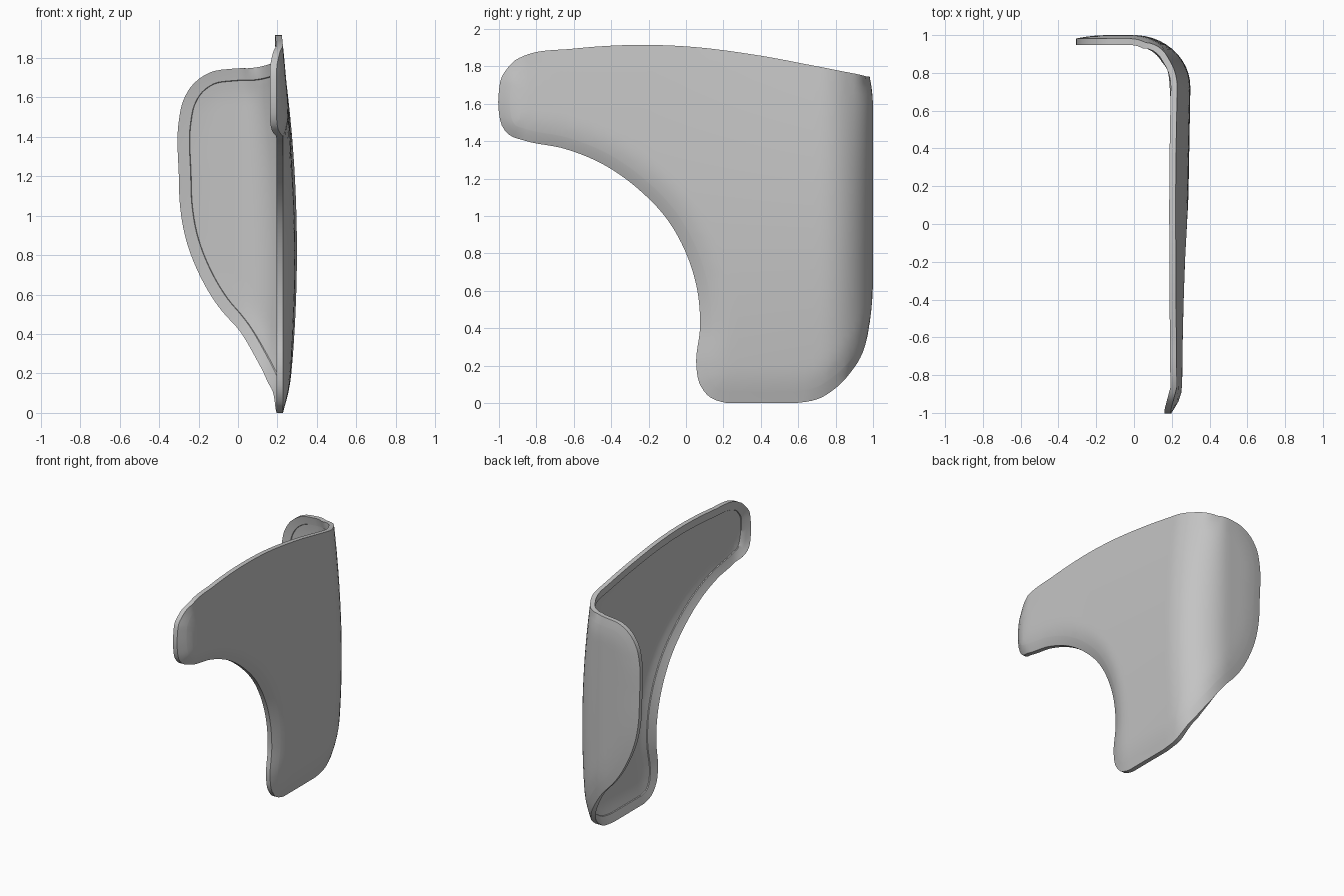
import bpy
import math
from mathutils import Vector
from mathutils.geometry import delaunay_2d_cdt, intersect_point_line

cube = bpy.data.objects.get("Cube")
if cube:
    bpy.data.objects.remove(cube, do_unlink=True)

# Panel unrolled flat: u runs along the side, round the rear corner and across the back
CORNER_START, CORNER_X, CORNER_Y = 0.72, 0.3, 0.28
CORNER_LENGTH = 0.456
LIP, STEP, THICKNESS, FOLD_WIDTH = 0.06, 0.003, 0.034, 0.17
RIM_X = 0.228

# Rolled edge: front tip, arch, foot, rear slope, back flange
rolled = [(-.865, 1.857), (-.915, 1.832), (-.955, 1.79), (-.985, 1.745), (-1, 1.67),
          (-1, 1.55), (-.985, 1.485), (-.95, 1.437), (-.865, 1.404), (-.65, 1.36),
          (-.45, 1.28), (-.25, 1.14), (-.1, .98), (0, .8), (.06, .6), (.075, .42),
          (.055, .2), (.07, .11), (.13, .03), (.22, 0), (.4, 0), (.58, 0),
          (.7, .02), (.8, .07), (.9, .145), (1.03, .26), (1.16, .41), (1.276, .54),
          (1.376, .71), (1.44, .88), (1.47, 1.05), (1.476, 1.2), (1.476, 1.48),
          (1.455, 1.58), (1.4, 1.67), (1.32, 1.725), (1.2, 1.745)]
# Crisp top edge, from the flange back to the tip
crisp = [(1.05, 1.748), (.9, 1.765), (.72, 1.797), (.4, 1.857), (0, 1.907),
         (-.25, 1.915), (-.6, 1.895)]


def clamp(v):
    return max(0.0, min(1.0, v))


def spline(points, spacing):
    """Closed smooth curve through the points, with the source index of each sample."""
    pts = [Vector(p) for p in points]
    n, out = len(pts), []
    for i in range(n):
        a, b, c, d = (pts[(i + k) % n] for k in (-1, 0, 1, 2))
        span = (c - b).length
        before, after = (b - a).length, (d - c).length
        # Tangents weighted towards the nearer neighbour
        m0 = ((b - a) / before * span + (c - b) / span * before) / (before + span) * span
        m1 = ((c - b) / span * after + (d - c) / after * span) / (after + span) * span
        steps = max(2, round(span / spacing))
        for j in range(steps):
            t = j / steps
            p = (b * (2 * t**3 - 3 * t**2 + 1) + m0 * (t**3 - 2 * t**2 + t)
                 + c * (3 * t**2 - 2 * t**3) + m1 * (t**3 - t**2))
            p.y = max(p.y, 0)
            out.append((p, i))
    return out


samples = spline(rolled + crisp, 0.028)
outline = [p for p, i in samples]
rolled_line = [p for p, i in samples if i < len(rolled)]


def distance(p, line, closed):
    best = 9.0
    for i in range(0 if closed else 1, len(line)):
        a, b = line[i - 1], line[i]
        _, t = intersect_point_line(p, a, b)
        best = min(best, (p - a.lerp(b, clamp(t))).length)
    return best


def inside(p):
    hit = False
    for i in range(len(outline)):
        a, b = outline[i - 1], outline[i]
        if (a.y > p.y) != (b.y > p.y):
            if p.x < a.x + (b.x - a.x) * (p.y - a.y) / (b.y - a.y):
                hit = not hit
    return hit


def ring(offset):
    """Outline moved inwards."""
    n, out = len(outline), []
    for i, p in enumerate(outline):
        t = (outline[(i + 1) % n] - outline[i - 1]).normalized()
        out.append(p + Vector((-t.y, t.x)) * offset)
    return out


def surface(u, z):
    """Outer skin: gently barrelled side, elliptical rear corner, flat back."""
    if u < CORNER_START:
        x, y = CORNER_X, u
    elif u < CORNER_START + CORNER_LENGTH:
        a = (u - CORNER_START) / CORNER_LENGTH * math.pi / 2
        x, y = CORNER_X * math.cos(a), CORNER_START + CORNER_Y * math.sin(a)
    else:
        x, y = CORNER_START + CORNER_LENGTH - u, 1.0
    front = clamp(0.8 - y)
    barrel = (0.075 - 0.025 * front) * (z - 0.82) ** 2
    x -= (barrel + 0.018 * front) * clamp(x / 0.25)
    return Vector((x, y, z))


def normal(u, z):
    """Level outward direction."""
    e = 0.02
    along = surface(u + e, z) - surface(u - e, z)
    return Vector((along.y, -along.x, 0)).normalized()


def roll(u, z):
    """How far the rolled edge turns in: to a level rim on the side, a little on the back."""
    side = max(0.0, surface(u, z).x - RIM_X)
    blend = clamp((u - 0.6) / 0.5)
    corner = 0.022 * clamp(1 - abs(u - 0.92) / 0.28)
    tip = 0.032 * clamp((-0.86 - u) / 0.12)
    return side * (1 - blend) + 0.018 * blend + corner + tip


# Flat triangulation: outline, lip rings and an interior grid
points, edges = [], []
for offset in (0, LIP / 2, LIP, LIP + STEP, 0.1):
    loop = ring(offset)
    base, n = len(points), len(loop)
    points += loop
    edges += [(base + i, base + (i + 1) % n) for i in range(n)]
for i in range(64):
    for j in range(48):
        p = Vector((-1 + i * 0.04, j * 0.04))
        if inside(p) and distance(p, outline, True) > 0.12:
            points.append(p)
flat, _, tris, _, _, _ = delaunay_2d_cdt(points, edges, [], 1, 1e-5)

# Outer and inner skins, with the raised lip inside
outer, inner = [], []
for p in flat:
    n = normal(p.x, p.y)
    near = 1 - clamp(distance(p, rolled_line, False) / FOLD_WIDTH)
    top = surface(p.x, p.y) - n * roll(p.x, p.y) * near ** 2
    on_lip = distance(p, outline, True) < LIP + STEP / 2
    outer.append(top)
    inner.append(top - n * (THICKNESS if on_lip else THICKNESS - 0.005))

count = len(flat)
faces = [tuple(t) for t in tris]
directed = {(t[k], t[(k + 1) % 3]) for t in faces for k in range(3)}
rim = [(b, a, a + count, b + count) for a, b in directed if (b, a) not in directed]
back = [tuple(v + count for v in reversed(t)) for t in faces]

mesh = bpy.data.meshes.new("corner_panel")
mesh.from_pydata(outer + inner, [], faces + back + rim)
mesh.validate()
panel = bpy.data.objects.new("corner_panel", mesh)
bpy.context.collection.objects.link(panel)

# Plain grey plastic
grey = bpy.data.materials.new("plain_grey")
grey.use_nodes = True
colour = (0.55, 0.55, 0.55, 1)
grey.diffuse_color = colour
grey.node_tree.nodes["Principled BSDF"].inputs["Base Color"].default_value = colour
mesh.materials.append(grey)

bpy.ops.object.select_all(action="DESELECT")
panel.select_set(True)
bpy.context.view_layer.objects.active = panel
bpy.ops.object.shade_smooth_by_angle(angle=math.radians(35))
